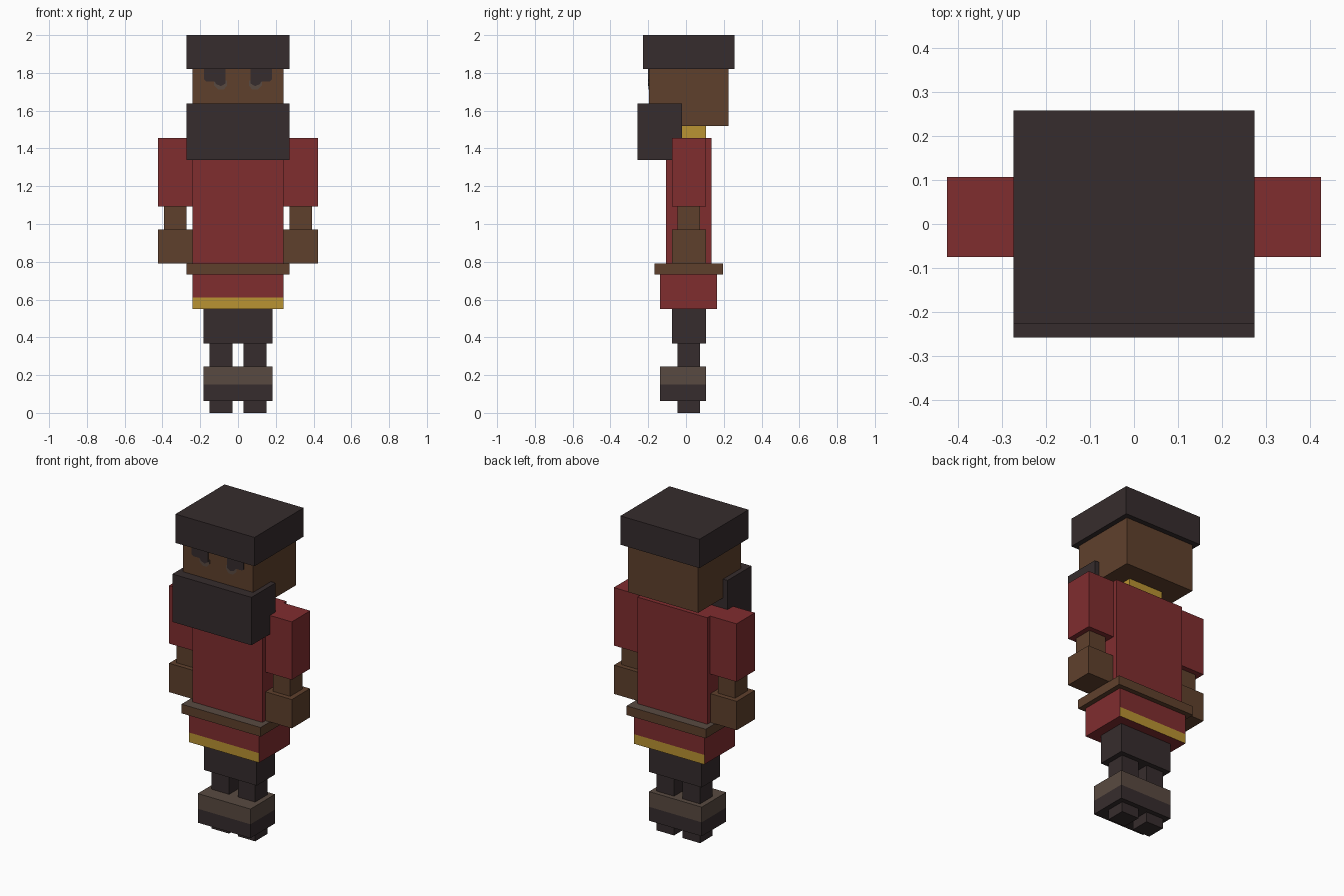
import bpy, bmesh

if "Cube" in bpy.data.objects:
    bpy.data.objects.remove(bpy.data.objects["Cube"])


def colour(name, hex_code):
    """Material from an sRGB hex colour, stored as linear."""
    mat = bpy.data.materials.new(name)
    lin = []
    for i in (0, 2, 4):
        c = int(hex_code[i:i + 2], 16) / 255
        lin.append(c / 12.92 if c <= 0.04045 else ((c + 0.055) / 1.055) ** 2.4)
    mat.diffuse_color = (*lin, 1)
    mat.use_nodes = True
    mat.node_tree.nodes["Principled BSDF"].inputs["Base Color"].default_value = mat.diffuse_color
    return mat


DARK = colour("charcoal", "362C2D")
RED = colour("deep_red", "802D2F")
BROWN = colour("brown", "5F402C")
GOLD = colour("gold", "BA9332")
TAUPE = colour("taupe", "594A41")


def finish(name, bm, mats):
    bmesh.ops.recalc_face_normals(bm, faces=bm.faces)
    mesh = bpy.data.meshes.new(name)
    bm.to_mesh(mesh)
    bm.free()
    for m in mats:
        mesh.materials.append(m)
    obj = bpy.data.objects.new(name, mesh)
    bpy.context.collection.objects.link(obj)
    return obj


def box(name, x, y, z, mats, cut=None, rule=None):
    """Box from (min, max) spans; optional level cut and second-colour rule."""
    bm = bmesh.new()
    bmesh.ops.create_cube(bm, size=1)
    for v in bm.verts:
        v.co = [s[0] if c < 0 else s[1] for c, s in zip(v.co, (x, y, z))]
    if cut:
        bmesh.ops.bisect_plane(bm, geom=bm.verts[:] + bm.edges[:] + bm.faces[:],
                               plane_co=(0, 0, cut), plane_no=(0, 0, 1))
    bm.normal_update()
    if rule:
        for f in bm.faces:
            f.material_index = int(rule(f.calc_center_median(), f.normal))
    return finish(name, bm, mats)


def centred(name, w, y, z, *mats, **kw):
    return box(name, (-w, w), y, z, mats, **kw)


def pair(name, x, y, z, mat):
    for side, s in (("left", 1), ("right", -1)):
        box(f"{side}_{name}", sorted((x[0] * s, x[1] * s)), y, z, [mat])


def face_plates(name, outline, y, mat):
    """Thin painted plate on the front of the head, on both sides."""
    for side, s in (("left", 1), ("right", -1)):
        bm = bmesh.new()
        face = bm.faces.new([bm.verts.new((s * x, y, z)) for x, z in outline])
        out = bmesh.ops.extrude_face_region(bm, geom=[face])
        for v in out["geom"]:
            if isinstance(v, bmesh.types.BMVert):
                v.co.y = -0.197
        finish(f"{side}_{name}", bm, [mat])


# Head
centred("hat", 0.273, (-0.227, 0.257), (1.82, 2.0), DARK)
centred("head", 0.242, (-0.197, 0.225), (1.52, 1.82), BROWN)
centred("beard", 0.273, (-0.257, -0.02), (1.338, 1.637), DARK)
centred("neck", 0.12, (-0.075, 0.105), (1.455, 1.52), GOLD)

# Brows and eyes
face_plates("brow", [(0.065, 1.82), (0.18, 1.82), (0.18, 1.765), (0.168, 1.755),
                     (0.125, 1.755), (0.115, 1.74), (0.09, 1.73), (0.065, 1.745)],
            -0.201, DARK)
face_plates("eye", [(0.057, 1.76), (0.128, 1.76), (0.128, 1.735),
                    (0.105, 1.712), (0.075, 1.712), (0.057, 1.735)], -0.199, TAUPE)

# Body, belt with lighter top, skirt with gold hem on front and back
centred("torso", 0.242, (-0.105, 0.135), (0.79, 1.455), RED)
centred("belt", 0.273, (-0.167, 0.195), (0.733, 0.79), BROWN, TAUPE,
        rule=lambda c, n: n.z > 0.5)
centred("skirt", 0.242, (-0.137, 0.165), (0.55, 0.733), RED, GOLD, cut=0.61,
        rule=lambda c, n: abs(n.y) > 0.5 and c.z < 0.61)

# Arms
pair("sleeve", (0.242, 0.424), (-0.075, 0.107), (1.093, 1.455), RED)
pair("forearm", (0.273, 0.392), (-0.045, 0.075), (0.97, 1.093), BROWN)
pair("hand", (0.242, 0.424), (-0.075, 0.105), (0.79, 0.97), BROWN)

# Legs and boots
centred("trousers", 0.182, (-0.075, 0.105), (0.368, 0.55), DARK)
pair("shin", (0.03, 0.15), (-0.045, 0.075), (0.245, 0.368), DARK)
centred("boots", 0.182, (-0.137, 0.105), (0.063, 0.245), DARK, TAUPE, cut=0.15,
        rule=lambda c, n: c.z > 0.15)
pair("sole", (0.03, 0.15), (-0.045, 0.075), (0.0, 0.063), DARK)
